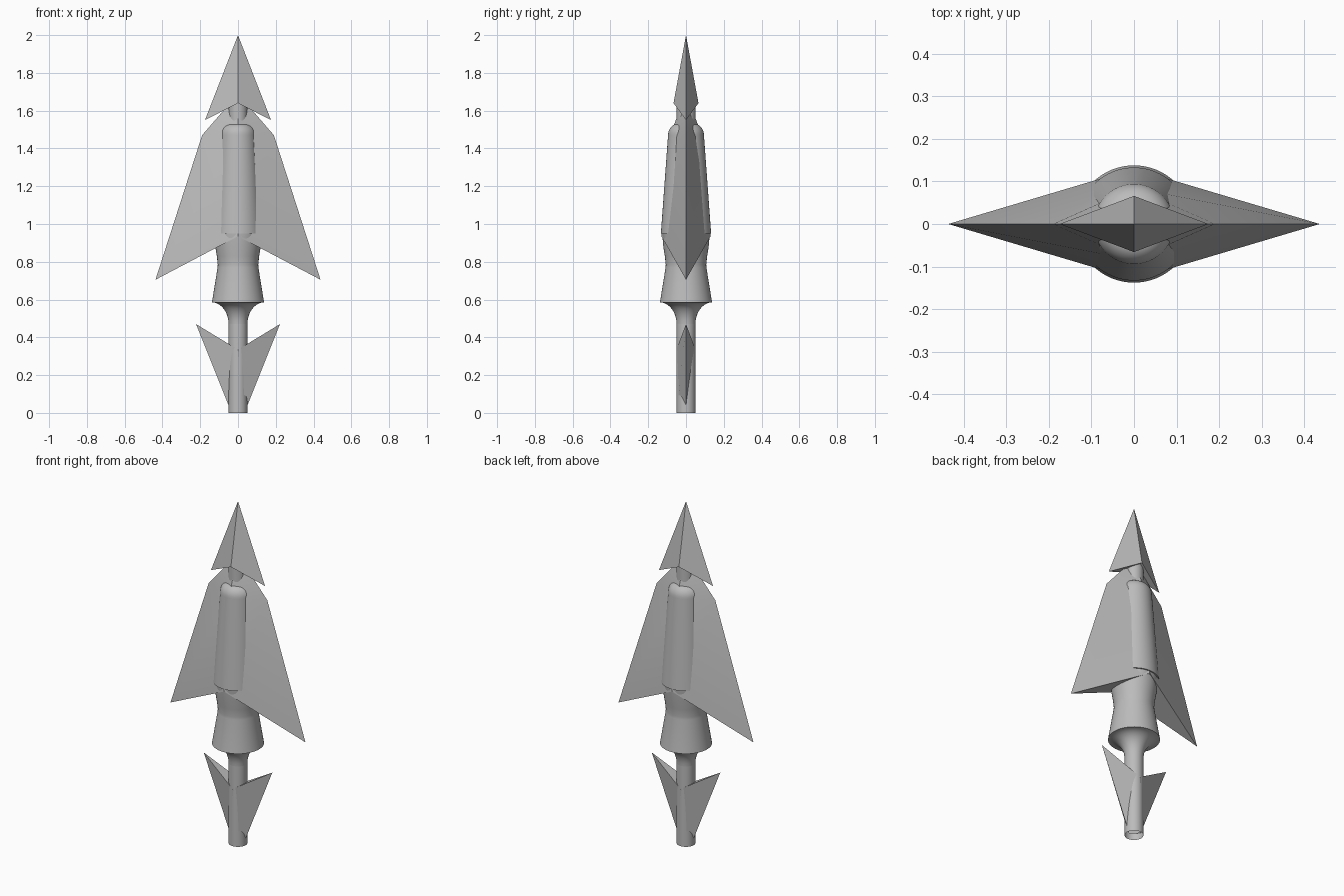
import bpy, bmesh, math

cube = bpy.data.objects.get("Cube")
if cube:
    bpy.data.objects.remove(cube, do_unlink=True)

steel = bpy.data.materials.new("grey_steel")
steel.use_nodes = True
colour = (0.5, 0.5, 0.5, 1)
steel.diffuse_color = colour
steel.node_tree.nodes["Principled BSDF"].inputs["Base Color"].default_value = colour


def finish(name, bm, angle):
    bmesh.ops.recalc_face_normals(bm, faces=bm.faces)
    mesh = bpy.data.meshes.new(name)
    bm.to_mesh(mesh)
    bm.free()
    obj = bpy.data.objects.new(name, mesh)
    bpy.context.collection.objects.link(obj)
    mesh.materials.append(steel)
    bpy.ops.object.select_all(action="DESELECT")
    obj.select_set(True)
    bpy.context.view_layer.objects.active = obj
    bpy.ops.object.shade_smooth_by_angle(angle=math.radians(angle))
    return obj


def lathe(name, profile, sides=64):
    """Spin (radius, height) points around the z axis."""
    bm = bmesh.new()
    verts = [bm.verts.new((r, 0, z)) for r, z in profile]
    edges = [bm.edges.new(pair) for pair in zip(verts, verts[1:])]
    bmesh.ops.spin(bm, geom=verts + edges, cent=(0, 0, 0), axis=(0, 0, 1),
                   angle=math.tau, steps=sides, use_duplicate=False)
    bmesh.ops.remove_doubles(bm, verts=bm.verts, dist=0.0001)
    return finish(name, bm, 30)


def blade(name, rings, fold_first=True):
    """Join diamond rings (half_width, side_z, half_depth, ridge_z);
    a ring of zero size becomes a point."""
    bm = bmesh.new()
    loops = []
    for w, side_z, d, ridge_z in rings:
        loops.append([bm.verts.new(p) for p in (
            (w, 0, side_z), (0, d, ridge_z), (-w, 0, side_z), (0, -d, ridge_z))])
    for low, high in zip(loops, loops[1:]):
        for i in range(4):
            j = (i + 1) % 4
            bm.faces.new((low[i], low[j], high[j], high[i]))
    # Barbed end: two triangles folded along the front-to-back line
    right, back, left, front = loops[0] if fold_first else loops[-1]
    bm.faces.new((right, front, back))
    bm.faces.new((left, back, front))
    bmesh.ops.remove_doubles(bm, verts=bm.verts, dist=0.0001)
    return finish(name, bm, 15)


# Straight tube running through the whole piece, open at the bottom
lathe("shaft", [(0.05, 0), (0.05, 1.66), (0, 1.66)])

# Flared collar, waisted grip and domed core
flare = [(0.138 - 0.088 * math.sin(a), 0.47 + 0.115 * math.cos(a))
         for a in (math.radians(90 - 9 * i) for i in range(11))]
dome = [(0.045 + 0.05 * math.cos(a), 1.47 + 0.06 * math.sin(a))
        for a in (math.radians(11.25 * i) for i in range(9))]
lathe("collar_and_grip", flare + [(0.108, 0.77), (0.107, 0.785), (0.112, 0.83),
                                  (0.12, 0.88), (0.126, 0.95)])
lathe("domed_core", [(0.12, 0.95), (0.133, 0.95)] + dome + [(0, 1.53)])

# Arrow-shaped point
blade("tip", [(0.175, 1.55, 0.066, 1.64), (0, 2, 0, 2)])

# Large swept blade with a shoulder near the top
blade("main_blade", [(0.437, 0.705, 0.13, 0.935),
                     (0.19, 1.47, 0.085, 1.47), (0, 1.69, 0, 1.69)])

# Inverted fin at the foot
blade("foot_fin", [(0.046, 0.03, 0.045, 0.03), (0.222, 0.47, 0.051, 0.335)],
      fold_first=False)
